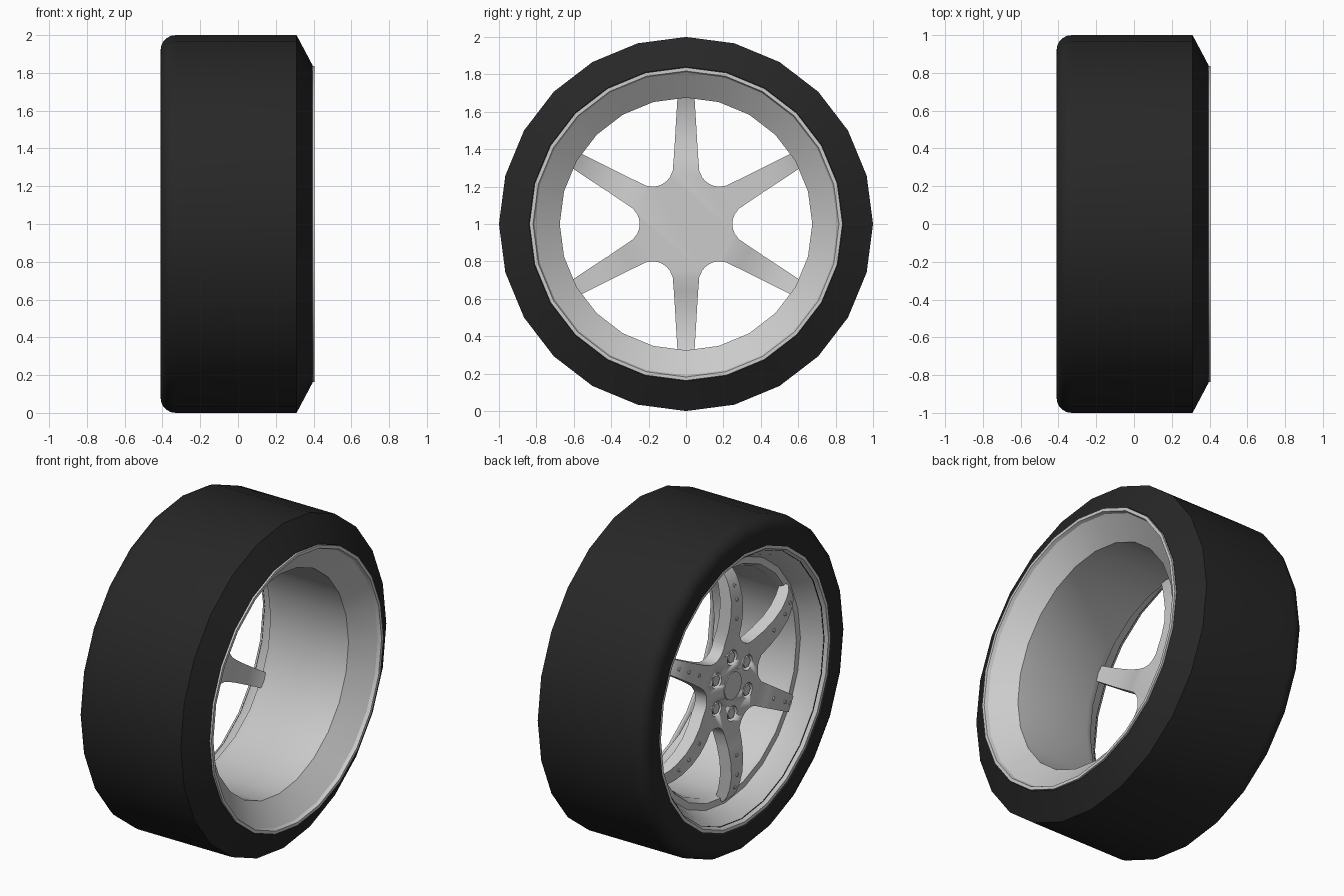
import bpy, bmesh
from math import sin, cos, radians, pi
from mathutils import Matrix, Vector

if "Cube" in bpy.data.objects:
    bpy.data.objects.remove(bpy.data.objects["Cube"])

CZ = 1.0      # axle height
SIDES = 24


def finish(bm, name, mat=None):
    bmesh.ops.recalc_face_normals(bm, faces=bm.faces[:])
    me = bpy.data.meshes.new(name)
    bm.to_mesh(me)
    bm.free()
    ob = bpy.data.objects.new(name, me)
    bpy.context.collection.objects.link(ob)
    if mat:
        me.materials.append(mat)
    bpy.ops.object.select_all(action='DESELECT')
    bpy.context.view_layer.objects.active = ob
    ob.select_set(True)
    bpy.ops.object.shade_smooth_by_angle(angle=radians(28))
    return ob


def lathe(name, profile, mat=None):
    """Spin a closed (x, radius) profile around the axle."""
    bm = bmesh.new()
    rings = []
    for i in range(SIDES):
        a = 2 * pi * i / SIDES
        rings.append([bm.verts.new((x, r * sin(a), CZ + r * cos(a))) for x, r in profile])
    n = len(profile)
    for i in range(SIDES):
        A, B = rings[i], rings[(i + 1) % SIDES]
        for j in range(n):
            k = (j + 1) % n
            bm.faces.new((A[j], A[k], B[k], B[j]))
    return finish(bm, name, mat)


def point(x, along, side, ang):
    """Point in a spoke's own frame: along the spoke, then sideways."""
    return Vector((x, along * sin(ang) + side * cos(ang),
                   CZ + along * cos(ang) - side * sin(ang)))


def add_disc(bm, centre, radius, depth, sides):
    m = Matrix.Translation(centre) @ Matrix.Rotation(pi / 2, 4, 'Y')
    bmesh.ops.create_cone(bm, cap_ends=True, segments=sides, radius1=radius,
                          radius2=radius, depth=depth, matrix=m)


rubber = bpy.data.materials.new("rubber")
rubber.diffuse_color = (0.02, 0.02, 0.02, 1)
rubber.use_nodes = True
rubber.node_tree.nodes["Principled BSDF"].inputs["Base Color"].default_value = rubber.diffuse_color

# Tyre: rounded outer shoulder, bevelled inner shoulder
shoulder = [(-0.33 - 0.08 * sin(radians(a)), 0.92 + 0.08 * cos(radians(a)))
            for a in range(0, 91, 18)]
lathe("tyre", [(0.31, 1.0)] + shoulder +
      [(-0.405, 0.84), (-0.38, 0.80), (0.37, 0.80), (0.395, 0.84)], rubber)

# Rim: outer dish with ledge, straight barrel, inner flare and lip
lathe("rim", [(-0.40, 0.842), (-0.40, 0.815), (-0.37, 0.795), (-0.33, 0.765),
              (-0.265, 0.735), (-0.265, 0.695), (-0.22, 0.675), (0.28, 0.675),
              (0.385, 0.81), (0.405, 0.818), (0.405, 0.837), (0.38, 0.837),
              (0.36, 0.82), (0.26, 0.72), (-0.23, 0.745), (-0.37, 0.82)])

# Hub and six spokes as one piece
FRONT, BACK = -0.315, -0.235
angles = [i * pi / 3 for i in range(6)]
# along, half width, front x, back x
stations = [(0.36, 0.065, -0.335, -0.255), (0.45, 0.059, -0.348, -0.27),
            (0.54, 0.054, -0.347, -0.27), (0.62, 0.049, -0.33, -0.255),
            (0.67, 0.046, -0.31, -0.24), (0.705, 0.044, -0.285, -0.225)]
fillet = [(0.265, 19), (0.252, 24), (0.248, 30), (0.252, 36), (0.265, 41)]
bm = bmesh.new()
front, back, bases = [], [], []
for ang in angles:
    outline = [(0.285, -0.071, ang), (0.285, 0.071, ang)]
    outline += [(r, 0, ang + radians(d)) for r, d in fillet]
    bases.append(len(front))
    for al, s, an in outline:
        front.append(bm.verts.new(point(FRONT, al, s, an)))
        back.append(bm.verts.new(point(BACK, al, s, an)))
bm.faces.new(front)
bm.faces.new(back)
total = len(front)
for i in range(total):
    if i not in bases:
        j = (i + 1) % total
        bm.faces.new((front[i], front[j], back[j], back[i]))
for ang, b in zip(angles, bases):
    prev = [front[b], front[b + 1], back[b + 1], back[b]]
    for al, w, xf, xb in stations:
        cur = [bm.verts.new(point(x, al, s, ang))
               for x, s in ((xf, -w), (xf, w), (xb, w), (xb, -w))]
        for k in range(4):
            bm.faces.new((prev[k], prev[(k + 1) % 4], cur[(k + 1) % 4], cur[k]))
        prev = cur
    bm.faces.new(prev)
spokes = finish(bm, "hub_and_spokes")

# Lug pockets cut into the hub
bm = bmesh.new()
for ang in angles:
    add_disc(bm, point(FRONT, 0.172, 0, ang), 0.046, 0.07, 16)
cutter = finish(bm, "lug_pocket_cutter")
cutter.hide_render = True
bpy.context.view_layer.objects.active = spokes
mod = spokes.modifiers.new("lug_pockets", 'BOOLEAN')
mod.operation = 'DIFFERENCE'
mod.solver = 'EXACT'
mod.object = cutter
bpy.ops.object.modifier_apply(modifier=mod.name)
bpy.data.objects.remove(cutter)

# Hexagonal lug nuts
bm = bmesh.new()
for ang in angles:
    add_disc(bm, point(FRONT + 0.022, 0.172, 0, ang), 0.034, 0.036, 6)
finish(bm, "lug_nuts")

# Centre cap
bm = bmesh.new()
add_disc(bm, Vector((FRONT, 0, CZ)), 0.083, 0.012, 24)
finish(bm, "centre_cap")

# Small rivets along each spoke
bm = bmesh.new()
for ang in angles:
    for al, x in ((0.42, -0.344), (0.54, -0.347), (0.62, -0.33)):
        add_disc(bm, point(x, al, 0, ang), 0.011, 0.012, 8)
finish(bm, "spoke_rivets")
